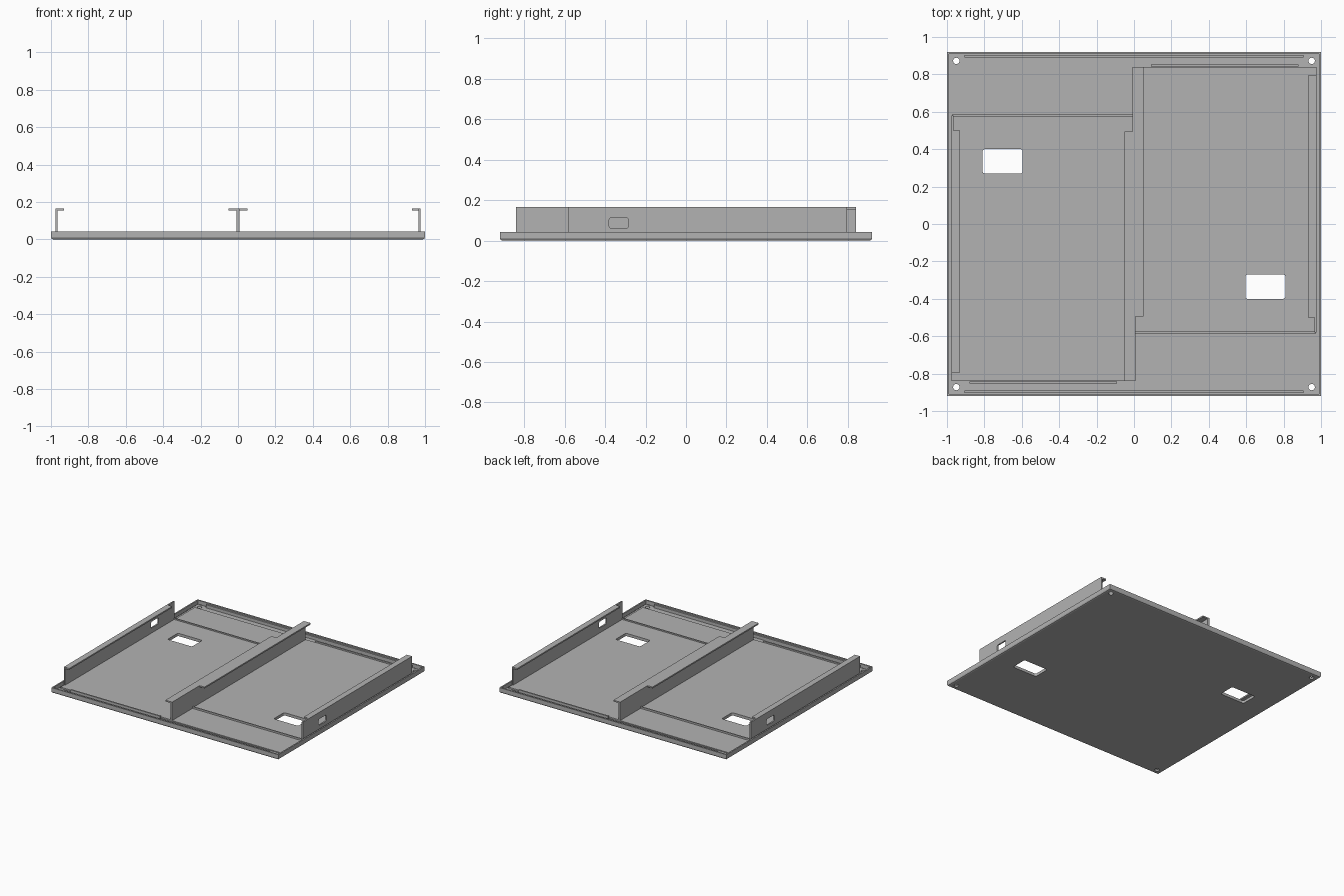
import bpy, bmesh, math
from mathutils import Matrix

cube = bpy.data.objects.get("Cube")
if cube:
    bpy.data.objects.remove(cube, do_unlink=True)

steel = bpy.data.materials.new("grey_steel")
steel.use_nodes = True
GREY = (0.45, 0.45, 0.45, 1)
steel.diffuse_color = GREY
steel.node_tree.nodes["Principled BSDF"].inputs["Base Color"].default_value = GREY

T = 0.011               # sheet thickness
TOP = 0.165             # top of the rails
HALF_TURN = Matrix.Rotation(math.pi, 4, 'Z')
# local x, y, z of an upright plate become world y, z, x
UPRIGHT = Matrix(((0, 0, 1, 0), (1, 0, 0, 0), (0, 1, 0, 0), (0, 0, 0, 1)))


def rect(x0, x1, y0, y1, r=0.0):
    """Rectangle outline, with rounded corners when r is given."""
    if not r:
        return [(x0, y0), (x1, y0), (x1, y1), (x0, y1)]
    pts = []
    for i, (x, y) in enumerate([(x1 - r, y1 - r), (x0 + r, y1 - r),
                                (x0 + r, y0 + r), (x1 - r, y0 + r)]):
        for k in range(5):
            a = (i + k / 4) * math.pi / 2
            pts.append((x + r * math.cos(a), y + r * math.sin(a)))
    return pts


def circle(x, y, r, n=20):
    return [(x + r * math.cos(2 * math.pi * k / n),
             y + r * math.sin(2 * math.pi * k / n)) for k in range(n)]


def link(name, me):
    ob = bpy.data.objects.new(name, me)
    me.materials.clear()
    me.materials.append(steel)
    bpy.context.collection.objects.link(ob)
    return ob


def plate(name, outlines, z0, z1, matrix=None):
    """Flat sheet: first outline is the edge, the others are holes."""
    cu = bpy.data.curves.new(name, 'CURVE')
    cu.dimensions = '2D'
    cu.fill_mode = 'BOTH'
    cu.extrude = (z1 - z0) / 2
    for pts in outlines:
        sp = cu.splines.new('POLY')
        sp.points.add(len(pts) - 1)
        for p, (x, y) in zip(sp.points, pts):
            p.co = (x, y, 0, 1)
        sp.use_cyclic_u = True
    tmp = bpy.data.objects.new(name, cu)
    bpy.context.collection.objects.link(tmp)
    deps = bpy.context.evaluated_depsgraph_get()
    me = bpy.data.meshes.new_from_object(tmp.evaluated_get(deps))
    bpy.data.objects.remove(tmp, do_unlink=True)
    bpy.data.curves.remove(cu)
    me.transform(Matrix.Translation((0, 0, (z0 + z1) / 2)))
    if matrix:
        me.transform(matrix)
    for p in me.polygons:
        p.use_smooth = False
    return link(name, me)


def twin(ob, name):
    """Copy of a part turned half way round the centre."""
    me = ob.data.copy()
    me.transform(HALF_TURN)
    return link(name, me)


def pair(part, *args):
    ob = plate("left_" + part, *args)
    twin(ob, "right_" + part)


window = rect(-0.81, -0.595, 0.27, 0.4, 0.012)

# Tray floor with corner holes and two windows
holes = [circle(sx * 0.95, sy * 0.872, 0.017) for sx in (-1, 1) for sy in (-1, 1)]
turned = [(-x, -y) for x, y in window]
plate("tray_floor", [rect(-0.988, 0.988, -0.908, 0.908)] + holes + [window, turned], 0, T)

# Folded tray rim with a rounded lower bend
bm = bmesh.new()
loops = []
for d, z in [(0.012, 0), (0.004, 0.003), (0, 0.012), (0, 0.042), (T, 0.042), (T, T)]:
    loops.append([bm.verts.new((x, y, z))
                  for x, y in rect(d - 1, 1 - d, d - 0.92, 0.92 - d)])
for a, b in zip(loops, loops[1:]):
    for i in range(4):
        j = (i + 1) % 4
        bm.faces.new((a[i], a[j], b[j], b[i]))
bmesh.ops.recalc_face_normals(bm, faces=bm.faces)
rim = bpy.data.meshes.new("tray_rim")
bm.to_mesh(rim)
bm.free()
link("tray_rim", rim)

# Stiffening ribs along the front and back of the tray
pair("tray_rib", [rect(-0.905, 0.905, -0.903, -0.89)], T, 0.036)

# Inner sheets lying on the tray, with folded lips at both ends
pair("inner_sheet", [rect(-0.975, -0.004, -0.84, 0.58), window], T, 0.022)
pair("end_sheet", [rect(-0.968, -0.008, 0.58, 0.84)], T, 0.018)
pair("end_lip", [rect(-0.88, -0.09, -0.853, -0.842)], T, 0.032)
pair("step_lip", [rect(-0.972, -0.008, 0.576, 0.585)], T, 0.032)

# Outer rails: upright wall with a window, and an inward flange
slot = rect(0.285, 0.38, 0.062, 0.112, 0.01)
pair("rail_wall", [rect(-0.795, 0.58, T, TOP), slot], -0.977, -0.966, UPRIGHT)
pair("rail_flange", [rect(-0.975, -0.93, -0.795, 0.5)], TOP - T, TOP)

# Centre rail: two walls back to back with staggered flanges
pair("centre_wall", [rect(-0.84, 0.84, T, TOP)], -0.008, 0, UPRIGHT)
pair("centre_flange", [rect(-0.052, -0.004, -0.84, 0.495)], TOP - T, TOP)
